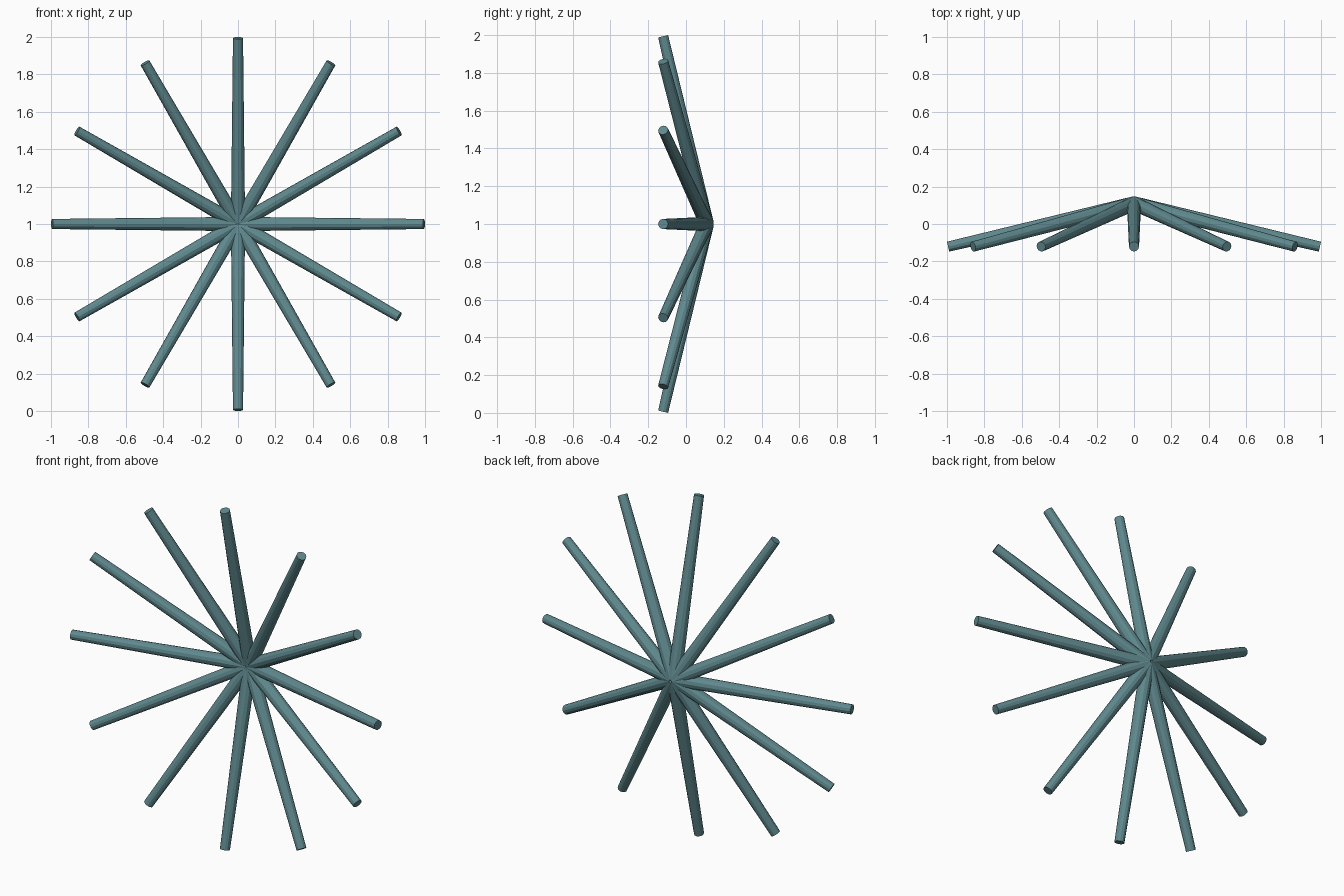
import bpy
import math
from mathutils import Vector

cube = bpy.data.objects.get("Cube")
if cube:
    bpy.data.objects.remove(cube, do_unlink=True)

# Single muted teal colour
teal = bpy.data.materials.new("muted_teal")
teal.use_nodes = True
colour = (0.115, 0.25, 0.27, 1)
teal.diffuse_color = colour
teal.node_tree.nodes["Principled BSDF"].inputs["Base Color"].default_value = colour

SPOKES = 12
SIDES = 12
HUB = Vector((0, 0.11, 1))
REACH, TIP_Y = 0.994, -0.121
HUB_RADIUS, TIP_RADIUS = 0.038, 0.027


def add_spoke(index):
    """Tapered rod from the hub to a tip on the front circle."""
    angle = math.tau * index / SPOKES
    tip = Vector((REACH * math.sin(angle), TIP_Y, 1 + REACH * math.cos(angle)))
    axis = tip - HUB
    bpy.ops.mesh.primitive_cone_add(
        vertices=SIDES, radius1=HUB_RADIUS, radius2=TIP_RADIUS,
        depth=axis.length, location=(HUB + tip) / 2,
        rotation=axis.to_track_quat("Z", "Y").to_euler())
    spoke = bpy.context.object
    spoke.name = f"spoke_{index + 1}"
    spoke.data.materials.append(teal)


# Shallow dish of spokes opening towards the front
for i in range(SPOKES):
    add_spoke(i)
